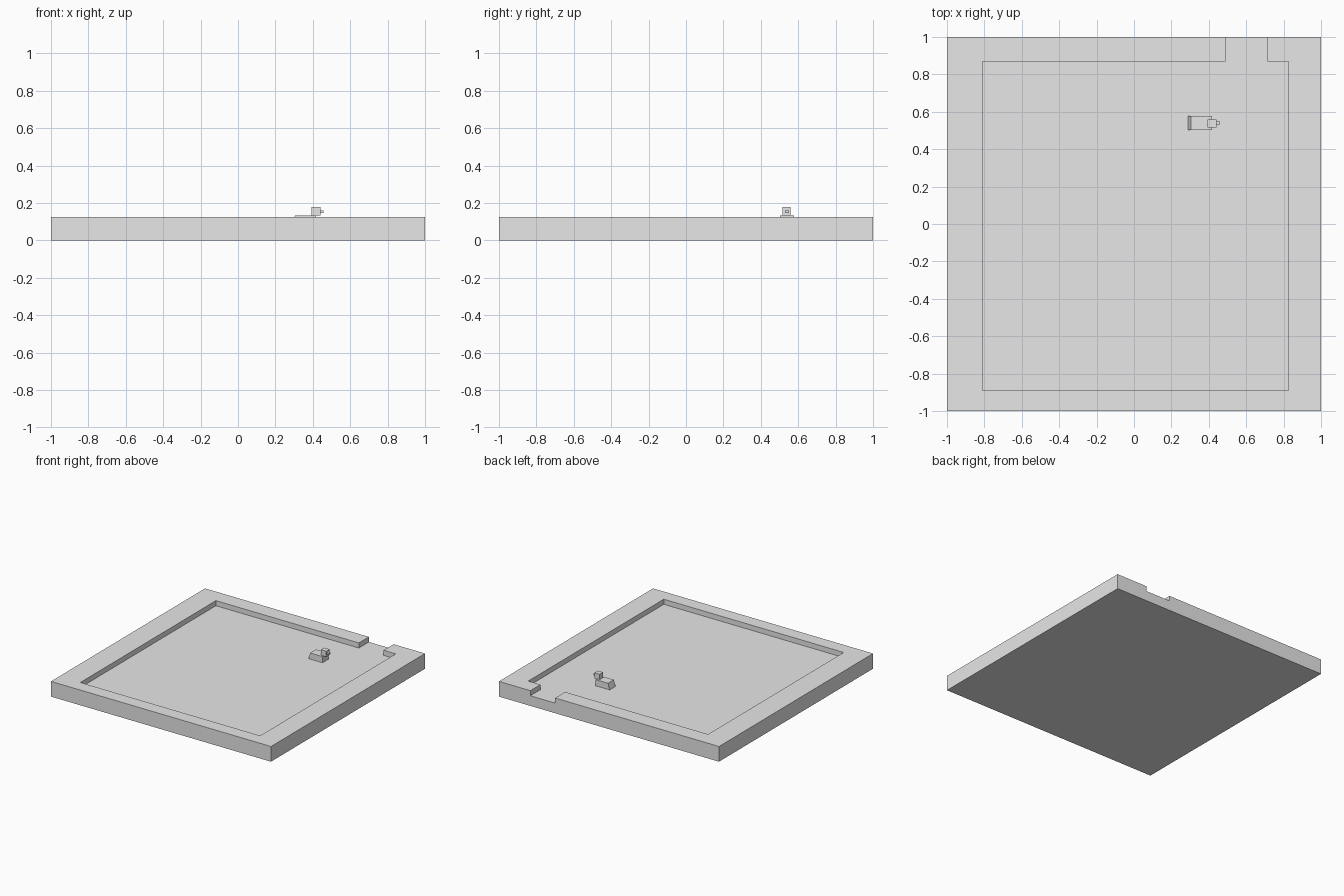
import bpy
import bmesh

cube = bpy.data.objects.get("Cube")
if cube:
    bpy.data.objects.remove(cube, do_unlink=True)

grey = bpy.data.materials.new("plain_grey")
grey.use_nodes = True
grey.diffuse_color = (0.8, 0.8, 0.8, 1)
grey.node_tree.nodes["Principled BSDF"].inputs["Base Color"].default_value = (0.8, 0.8, 0.8, 1)

TOP = 0.125
FLOOR = 0.083


def prism(name, outline, depth, axis):
    """Extrude a closed outline of 3D points along an axis."""
    bm = bmesh.new()
    face = bm.faces.new([bm.verts.new(p) for p in outline])
    result = bmesh.ops.extrude_face_region(bm, geom=[face])
    moved = [v for v in result["geom"] if isinstance(v, bmesh.types.BMVert)]
    bmesh.ops.translate(bm, verts=moved, vec=[depth * a for a in axis])
    bmesh.ops.recalc_face_normals(bm, faces=bm.faces[:])
    mesh = bpy.data.meshes.new(name)
    bm.to_mesh(mesh)
    bm.free()
    mesh.materials.append(grey)
    obj = bpy.data.objects.new(name, mesh)
    bpy.context.collection.objects.link(obj)
    return obj


def box(name, x, y, z):
    outline = [(x[0], y[0], z[0]), (x[1], y[0], z[0]), (x[1], y[1], z[0]), (x[0], y[1], z[0])]
    return prism(name, outline, z[1] - z[0], (0, 0, 1))


# Square slab with a shallow yard sunk into it, open at the back through a gateway
slab = box("slab", (-1, 1), (-1, 1), (0, TOP))
yard = [(-0.81, -0.89), (0.825, -0.89), (0.825, 0.87), (0.715, 0.87),
        (0.715, 1.1), (0.49, 1.1), (0.49, 0.87), (-0.81, 0.87)]
cutter = prism("yard_cutter", [(x, y, FLOOR) for x, y in yard], 0.2, (0, 0, 1))
cutter.hide_render = True
cutter.hide_viewport = True
cut = slab.modifiers.new("sunken_yard", "BOOLEAN")
cut.operation = "DIFFERENCE"
cut.solver = "EXACT"
cut.object = cutter

# Small blocky figure: body with a sloping rear, raised head and snout
side = [(0.29, FLOOR), (0.417, FLOOR), (0.417, 0.134), (0.305, 0.134)]
prism("body", [(x, 0.502, z) for x, z in side], 0.075, (0, 1, 0))
box("head", (0.392, 0.44), (0.517, 0.56), (0.132, 0.178))
box("snout", (0.438, 0.456), (0.528, 0.55), (0.147, 0.16))
